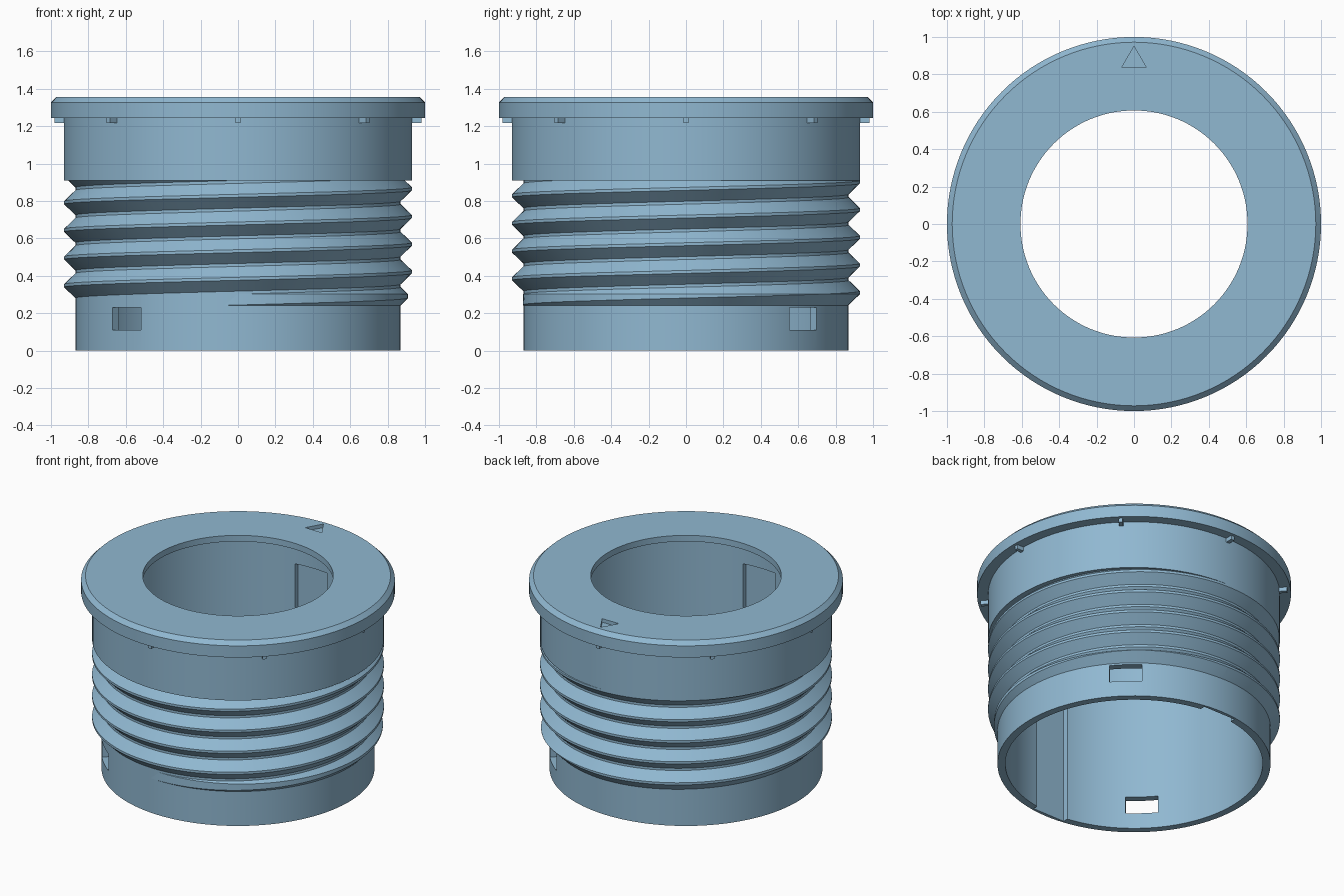
import bpy, bmesh, math
from mathutils import Matrix, Vector

if "Cube" in bpy.data.objects:
    bpy.data.objects.remove(bpy.data.objects["Cube"])

SEG = 128
blue = bpy.data.materials.new("steel_blue")
blue.diffuse_color = (0.28, 0.48, 0.64, 1)
blue.use_nodes = True
blue.node_tree.nodes["Principled BSDF"].inputs["Base Color"].default_value = blue.diffuse_color


def finish(name, bm, cutter=False):
    me = bpy.data.meshes.new(name)
    bm.to_mesh(me)
    bm.free()
    ob = bpy.data.objects.new(name, me)
    bpy.context.collection.objects.link(ob)
    me.materials.append(blue)
    if cutter:
        ob.hide_render = True
        ob.hide_viewport = True
    return ob


def smooth(ob):
    bpy.ops.object.select_all(action='DESELECT')
    ob.select_set(True)
    bpy.context.view_layer.objects.active = ob
    bpy.ops.object.shade_smooth_by_angle(angle=math.radians(25))


def polar(r, a, z):
    return (r * math.cos(a), r * math.sin(a), z)


def box(bm, size, loc, angle=0):
    m = (Matrix.Rotation(angle, 4, 'Z') @ Matrix.Translation(loc)
         @ Matrix.Diagonal((*size, 1)))
    bmesh.ops.create_cube(bm, size=1, matrix=m)


# Hollow body with flange, closed profile revolved about z
profile = [(0.82, 0), (0.87, 0), (0.87, 0.91), (0.93, 0.91), (0.93, 1.245),
           (1.0, 1.245), (1.0, 1.327), (0.972, 1.355), (0.607, 1.355),
           (0.607, 1.312), (0.82, 1.312)]
bm = bmesh.new()
rings = [[bm.verts.new(polar(r, 2 * math.pi * i / SEG, z)) for r, z in profile]
         for i in range(SEG)]
n = len(profile)
for i in range(SEG):
    a, b = rings[i], rings[(i + 1) % SEG]
    for j in range(n):
        k = (j + 1) % n
        bm.faces.new((a[j], b[j], b[k], a[k]))
bmesh.ops.recalc_face_normals(bm, faces=bm.faces)
body = finish("body", bm)

# Cutters: two side windows, two inner grooves, arrow mark
bm = bmesh.new()
for a in (46.5, 226.5):
    box(bm, (0.3, 0.21, 0.12), (0.85, 0, 0.17), math.radians(a))
windows = finish("window_cutter", bm, True)

bm = bmesh.new()
for a in (90, 270):
    box(bm, (0.15, 0.25, 1.2), (0.772, 0, 0.495), math.radians(a))
grooves = finish("groove_cutter", bm, True)

bm = bmesh.new()
tri = [bm.verts.new(p) for p in ((0, 0.95, 1.33), (-0.065, 0.838, 1.33), (0.065, 0.838, 1.33))]
face = bm.faces.new(tri)
ext = bmesh.ops.extrude_face_region(bm, geom=[face])
bmesh.ops.translate(bm, vec=(0, 0, 0.1),
                    verts=[v for v in ext["geom"] if isinstance(v, bmesh.types.BMVert)])
bmesh.ops.recalc_face_normals(bm, faces=bm.faces)
arrow = finish("arrow_cutter", bm, True)

smooth(body)
for cutter in (windows, grooves, arrow):
    mod = body.modifiers.new(cutter.name, 'BOOLEAN')
    mod.operation = 'DIFFERENCE'
    mod.solver = 'EXACT'
    mod.object = cutter

# Screw thread: right-handed helical strip trimmed to its band
PITCH, Z0, Z1, ROOT, CREST = 0.148, 0.24, 0.91, 0.868, 0.93
section = [(ROOT, -0.068), (CREST, -0.008), (CREST, 0.008), (ROOT, 0.068), (ROOT, 0.08)]
bm = bmesh.new()
prev = None
for i in range(-6 * SEG, 2 * SEG + 1):
    t = i / SEG
    row = [bm.verts.new(polar(r, 2 * math.pi * t, 0.865 + PITCH * t + dz)) for r, dz in section]
    if prev:
        for j in range(len(section) - 1):
            bm.faces.new((prev[j], row[j], row[j + 1], prev[j + 1]))
    prev = row


def cut(z, **clear):
    bmesh.ops.bisect_plane(bm, geom=bm.verts[:] + bm.edges[:] + bm.faces[:],
                           plane_co=(0, 0, z), plane_no=(0, 0, 1), **clear)


cut(Z0, clear_inner=True)
cut(Z1, clear_outer=True)
cut(Z0 + CREST - ROOT)
# Lead-in chamfer at the bottom of the thread
for v in bm.verts:
    r = math.hypot(v.co.x, v.co.y)
    limit = ROOT + max(0.0, v.co.z - Z0)
    if r > limit:
        v.co.x *= limit / r
        v.co.y *= limit / r
thread = finish("screw_thread", bm)
smooth(thread)

# Small locating nubs under the flange
bm = bmesh.new()
for i in range(8):
    box(bm, (0.06, 0.026, 0.035), (0.95, 0, 1.234), i * math.pi / 4)
finish("flange_nubs", bm)
